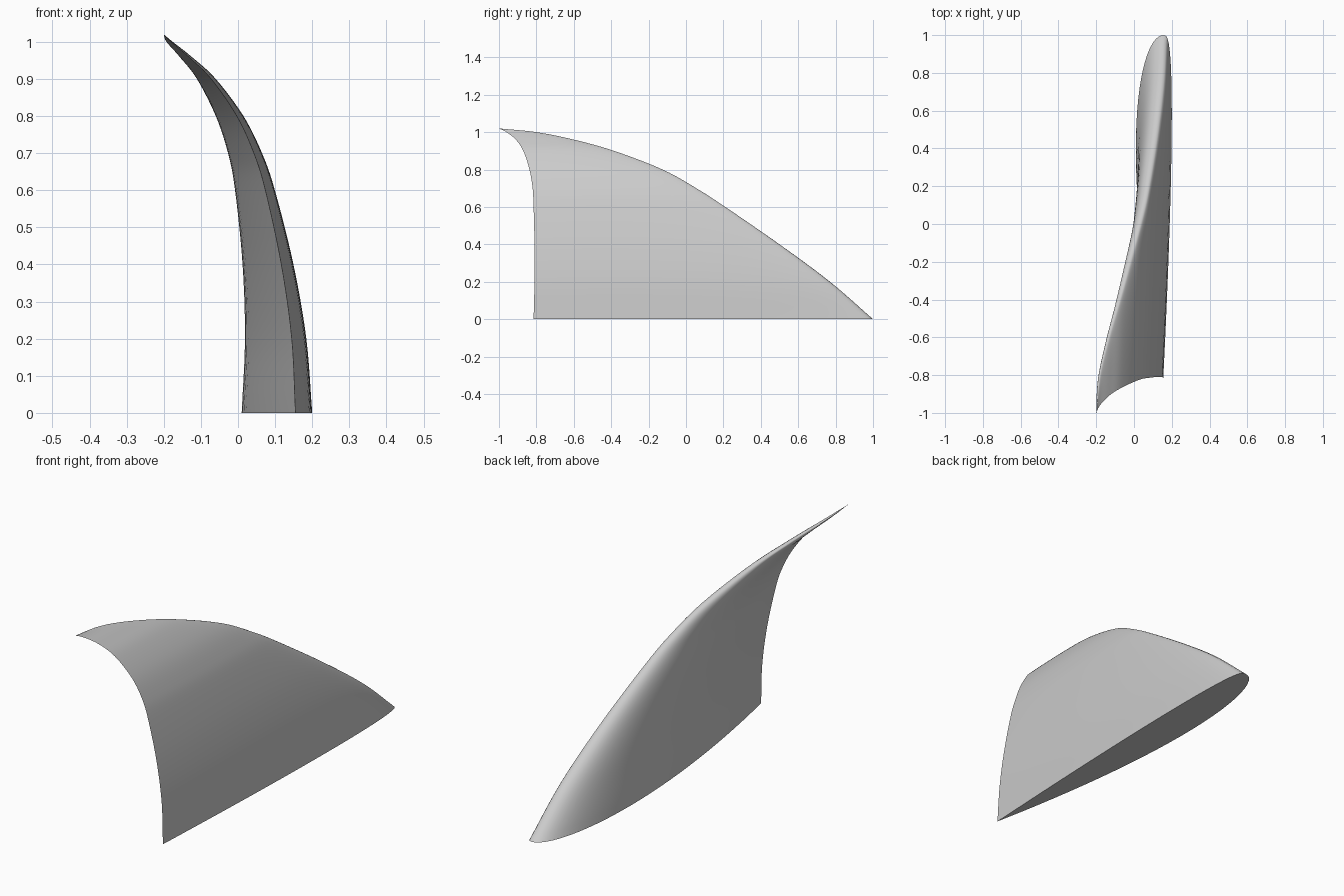
import bpy
import bmesh
import math
from mathutils import Vector

default_cube = bpy.data.objects.get("Cube")
if default_cube:
    bpy.data.objects.remove(default_cube, do_unlink=True)

# Stations from base to tip: height, leading edge y, trailing edge y, sideways x
STATIONS = [
    (0.0, 1.0, -0.815, 0.155),
    (0.2, 0.77, -0.81, 0.145),
    (0.4, 0.5, -0.81, 0.117),
    (0.6, 0.21, -0.815, 0.074),
    (0.7, 0.055, -0.82, 0.043),
    (0.8, -0.125, -0.837, -0.003),
    (0.9, -0.385, -0.87, -0.072),
    (0.96, -0.6, -0.91, -0.133),
    (1.0, -0.8, -0.96, -0.18),
    (1.02, -1.0, -1.0, -0.2),
]
STEPS = 6         # rings per station
SIDE_POINTS = 32  # points along each side of the foil


def make_material(name, color):
    material = bpy.data.materials.new(name)
    material.use_nodes = True
    material.diffuse_color = color
    for node in material.node_tree.nodes:
        if node.type == "BSDF_PRINCIPLED":
            node.inputs["Base Color"].default_value = color
    return material


def smooth_stations(rows, steps):
    """Pass a smooth curve through all station rows."""
    points = [Vector(row) for row in rows]
    last = len(points) - 1

    def tangent(i):
        if i == 0:
            return points[1] - points[0]
        if i == last:
            return points[last] - points[last - 1]
        return (points[i + 1] - points[i - 1]) / 2

    result = []
    for i in range(last):
        start, end = points[i], points[i + 1]
        for step in range(steps):
            t = step / steps
            ease = t * t * (3 - 2 * t)
            result.append(start.lerp(end, ease)
                          + tangent(i) * (t * (1 - t) ** 2)
                          - tangent(i + 1) * (t * t * (1 - t)))
    result.append(points[last])
    return result


def foil_section():
    """Unit-chord outline: full on the outer side, nearly flat on the inner."""
    spacing = [(1 - math.cos(math.pi * i / SIDE_POINTS)) / 2
               for i in range(SIDE_POINTS + 1)]
    outer = [(-0.208 * math.sqrt(u) * (1 - u), u) for u in spacing]
    inner = [(0.05 * u ** 0.3 * (1 - u), u) for u in spacing[1:-1]]
    return outer + inner[::-1]


def build_fin():
    bm = bmesh.new()
    section = foil_section()
    rings = []
    for height, lead, trail, side in smooth_stations(STATIONS, STEPS):
        chord = lead - trail
        rings.append([bm.verts.new((side + chord * offset, lead - chord * u, height))
                      for offset, u in section])

    # Skin between neighbouring rings, then the flat base
    count = len(section)
    for lower, upper in zip(rings, rings[1:]):
        for i in range(count):
            j = (i + 1) % count
            bm.faces.new((lower[i], lower[j], upper[j], upper[i]))
    bm.faces.new(rings[0])

    # Close the pointed tip
    bmesh.ops.remove_doubles(bm, verts=rings[-1], dist=0.0001)
    bmesh.ops.recalc_face_normals(bm, faces=bm.faces)

    mesh = bpy.data.meshes.new("fin")
    bm.to_mesh(mesh)
    bm.free()
    fin = bpy.data.objects.new("fin", mesh)
    bpy.context.collection.objects.link(fin)
    return fin


fin = build_fin()
fin.data.materials.append(make_material("light grey", (0.6, 0.6, 0.6, 1)))

# Smooth skin with a crisp trailing edge and base rim
bpy.ops.object.select_all(action="DESELECT")
fin.select_set(True)
bpy.context.view_layer.objects.active = fin
bpy.ops.object.shade_smooth_by_angle(angle=math.radians(40))
